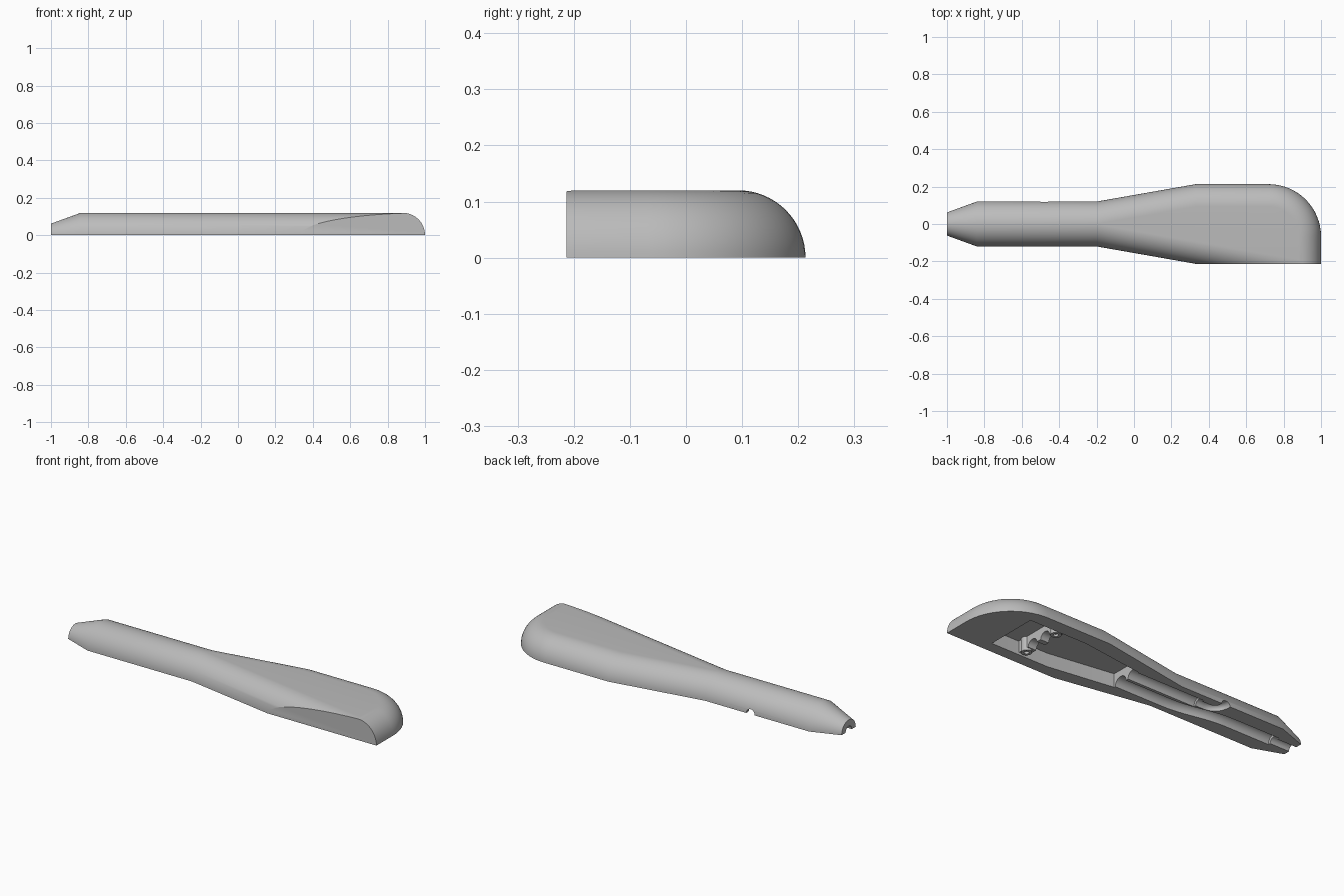
import bpy, bmesh, math
from mathutils import Vector

if "Cube" in bpy.data.objects:
    bpy.data.objects.remove(bpy.data.objects["Cube"])

grey = bpy.data.materials.new("plain grey")
grey.diffuse_color = (0.5, 0.5, 0.5, 1)
grey.use_nodes = True
grey.node_tree.nodes["Principled BSDF"].inputs["Base Color"].default_value = grey.diffuse_color
R = 0.12          # round-over radius, also the shell height
SIDE = 0.213      # half width of the head


def finish(name, bm):
    bmesh.ops.recalc_face_normals(bm, faces=bm.faces)
    me = bpy.data.meshes.new(name)
    bm.to_mesh(me)
    bm.free()
    me.materials.append(grey)
    ob = bpy.data.objects.new(name, me)
    bpy.context.collection.objects.link(ob)
    return ob


def prism(name, pts, z0, z1):
    bm = bmesh.new()
    lo = [bm.verts.new((x, y, z0)) for x, y in pts]
    hi = [bm.verts.new((x, y, z1)) for x, y in pts]
    n = len(pts)
    bm.faces.new(lo)
    bm.faces.new(hi)
    for i in range(n):
        j = (i + 1) % n
        bm.faces.new((lo[i], lo[j], hi[j], hi[i]))
    return finish(name, bm)


def disc(cx, cy, r, n=24):
    return [(cx + r * math.cos(math.tau * i / n), cy + r * math.sin(math.tau * i / n)) for i in range(n)]


def tube(name, path, z=0.0, n=32):
    """Round bar along (x, y, radius) points at height z."""
    bm = bmesh.new()
    rings = []
    for i, (x, y, r) in enumerate(path):
        a, b = path[max(i - 1, 0)], path[min(i + 1, len(path) - 1)]
        t = Vector((b[0] - a[0], b[1] - a[1])).normalized()
        ring = []
        for k in range(n):
            q = math.tau * (k + 0.5) / n
            c = r * math.cos(q)
            ring.append(bm.verts.new((x - t.y * c, y + t.x * c, z + r * math.sin(q))))
        rings.append(ring)
    for a, b in zip(rings, rings[1:]):
        for k in range(n):
            m = (k + 1) % n
            bm.faces.new((a[k], a[m], b[m], b[k]))
    bm.faces.new(rings[0])
    bm.faces.new(rings[-1])
    return finish(name, bm)


def cut(ob, cutter):
    mod = ob.modifiers.new("cut", 'BOOLEAN')
    mod.operation = 'DIFFERENCE'
    mod.solver = 'EXACT'
    mod.object = cutter
    bpy.context.view_layer.objects.active = ob
    bpy.ops.object.modifier_apply(modifier=mod.name)
    bpy.data.objects.remove(cutter, do_unlink=True)


# Outer shell: stacked outlines, drawn in towards the flat top
def outline(q):
    k = 1 - math.cos(q)
    d = R * k
    up = [(-1, 0.062, 0.062), (-0.84, R, R), (-0.2, R, R), (0.33, SIDE, R)]
    pts = [(x, w - r * k, r * math.sin(q)) for x, w, r in up]
    z = R * math.sin(q)
    for i in range(17):
        a = math.pi / 2 * (1 - i / 16)
        pts.append((0.72 + (0.28 - d) * math.cos(a), -0.067 + (0.28 - d) * math.sin(a), z))
    xe = 1 - d
    pts.append((xe, -(R + 0.1755 * (xe + 0.2) - d), z))
    for x, w, r in reversed(up[:3]):
        pts.append((x, -(w - r * k), r * math.sin(q)))
    return pts


bm = bmesh.new()
LEV = 16
layers = [[bm.verts.new(p) for p in outline(math.pi / 2 * i / LEV)] for i in range(LEV + 1)]
n = len(layers[0])
for a, b in zip(layers, layers[1:]):
    for i in range(n):
        j = (i + 1) % n
        bm.faces.new((a[i], a[j], b[j], b[i]))
bm.faces.new(layers[0])
bm.faces.new(layers[-1][2:n - 3])
bmesh.ops.remove_doubles(bm, verts=bm.verts, dist=1e-5)
bmesh.ops.dissolve_degenerate(bm, edges=bm.edges, dist=1e-5)
# flat cut along the front side of the head
bmesh.ops.bisect_plane(bm, geom=bm.verts[:] + bm.edges[:] + bm.faces[:], dist=1e-6,
                       plane_co=(0, -SIDE, 0), plane_no=(0, -1, 0), clear_outer=True)
bmesh.ops.holes_fill(bm, edges=[e for e in bm.edges if e.is_boundary], sides=0)
shell = finish("handle_shell", bm)

# Head cavity, open underneath
cut(shell, prism("cavity_cutter", [(0.045, -0.095), (0.42, -0.15), (0.77, -0.15),
                                   (0.77, 0.14), (0.42, 0.14), (0.045, 0.09)], -0.05, 0.075))
# Cord channel: runs down the front side, then along the middle to the nose
path = [(0.1, -0.047, 0.04), (-0.25, -0.047, 0.04)]
for i in range(1, 9):
    t = i / 8
    path.append((-0.25 - 0.35 * t, -0.047 * (1 + math.cos(math.pi * t)) / 2, 0.04))
path += [(-0.88, 0, 0.04), (-0.881, 0, 0.027), (-1.1, 0, 0.027)]
cut(shell, tube("cord_cutter", path))
# Side channel: stepped, bending out through the back side
path = [(0.1, 0.047, 0.038), (-0.37, 0.047, 0.038), (-0.371, 0.047, 0.026)]
for i in range(9):
    a = -math.pi / 2 * (1 + i / 8)
    path.append((-0.42 + 0.06 * math.cos(a), 0.107 + 0.06 * math.sin(a), 0.026))
path.append((-0.48, 0.2, 0.026))
cut(shell, tube("side_cutter", path))

# Cross rib with two cradles
rib = prism("cross_rib", [(0.55, -0.148), (0.6, -0.148), (0.6, 0.138), (0.55, 0.138)], 0.012, 0.08)
for y in (-0.047, 0.047):
    cut(rib, tube("cradle_cutter", [(0.5, y, 0.033), (0.65, y, 0.033)], z=0.01))

# Screw posts at the rib ends
posts = []
for s in (-1, 1):
    post = prism("screw_post", disc(0.585, s * 0.11, 0.027), 0.0, 0.08)
    cut(post, prism("screw_cutter", disc(0.585, s * 0.11, 0.013), -0.02, 0.06))
    posts.append(post)

# Smooth shading, keeping the edges sharp
bpy.ops.object.select_all(action='DESELECT')
for ob in [shell, rib] + posts:
    ob.select_set(True)
bpy.context.view_layer.objects.active = shell
bpy.ops.object.shade_smooth_by_angle(angle=math.radians(25))
